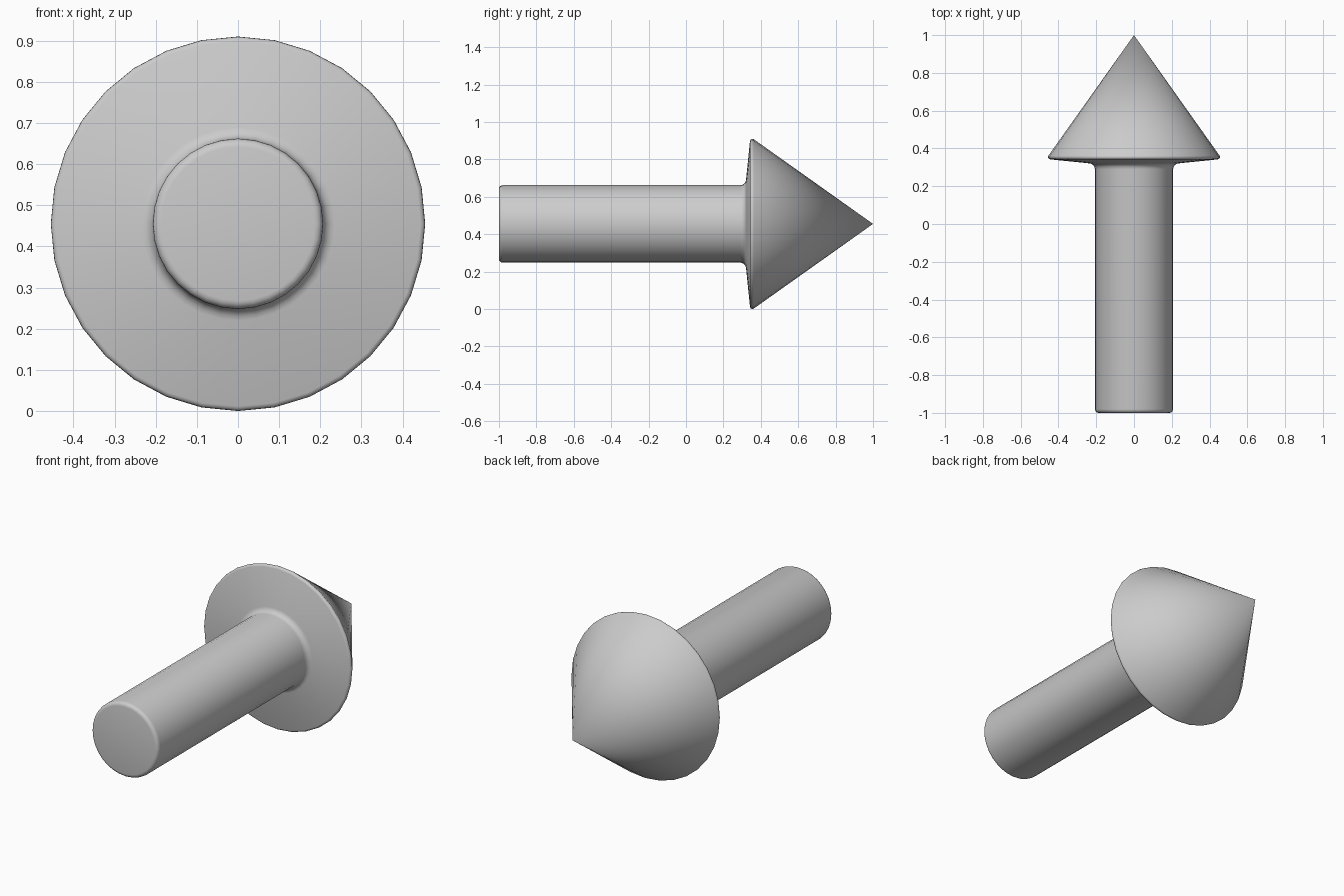
import bpy, bmesh
from math import cos, sin, pi, radians

if "Cube" in bpy.data.objects:
    bpy.data.objects.remove(bpy.data.objects["Cube"])

SIDES = 32
CENTRE_Z = 0.455

def arc(cr, cy, rad, a0, a1, n=4):
    """Points (radius, y) on a small rounding arc, angles in degrees."""
    return [(cr + rad * cos(radians(a0 + (a1 - a0) * i / n)),
             cy + rad * sin(radians(a0 + (a1 - a0) * i / n))) for i in range(n + 1)]

def lathe(name, profile):
    """Revolve a (radius, y) profile around the y axis."""
    bm = bmesh.new()
    rings = []
    for r, y in profile:
        if r == 0:
            rings.append([bm.verts.new((0, y, CENTRE_Z))])
        else:
            rings.append([bm.verts.new((r * sin(2 * pi * i / SIDES), y,
                                        CENTRE_Z + r * cos(2 * pi * i / SIDES)))
                          for i in range(SIDES)])
    for a, b in zip(rings, rings[1:]):
        for i in range(SIDES):
            j = (i + 1) % SIDES
            corners = [a[i % len(a)], a[j % len(a)], b[j % len(b)], b[i % len(b)]]
            bm.faces.new(list(dict.fromkeys(corners)))
    bmesh.ops.recalc_face_normals(bm, faces=bm.faces)
    mesh = bpy.data.meshes.new(name)
    bm.to_mesh(mesh)
    bm.free()
    obj = bpy.data.objects.new(name, mesh)
    bpy.context.collection.objects.link(obj)
    bpy.context.view_layer.objects.active = obj
    obj.select_set(True)
    bpy.ops.object.shade_smooth_by_angle(angle=radians(40))
    return obj

profile = [(0, -1.0)]
# rounded butt end of the shaft
profile += arc(0.187, -0.98, 0.02, -90, 0)
# fillet between shaft and head
profile += arc(0.238, 0.29, 0.031, 180, 96)
# slanted underside, rounded rim, then the cone to its point
profile += arc(0.442, 0.355, 0.013, -83, 35)
profile += [(0, 1.0)]
lathe("arrow", profile)
